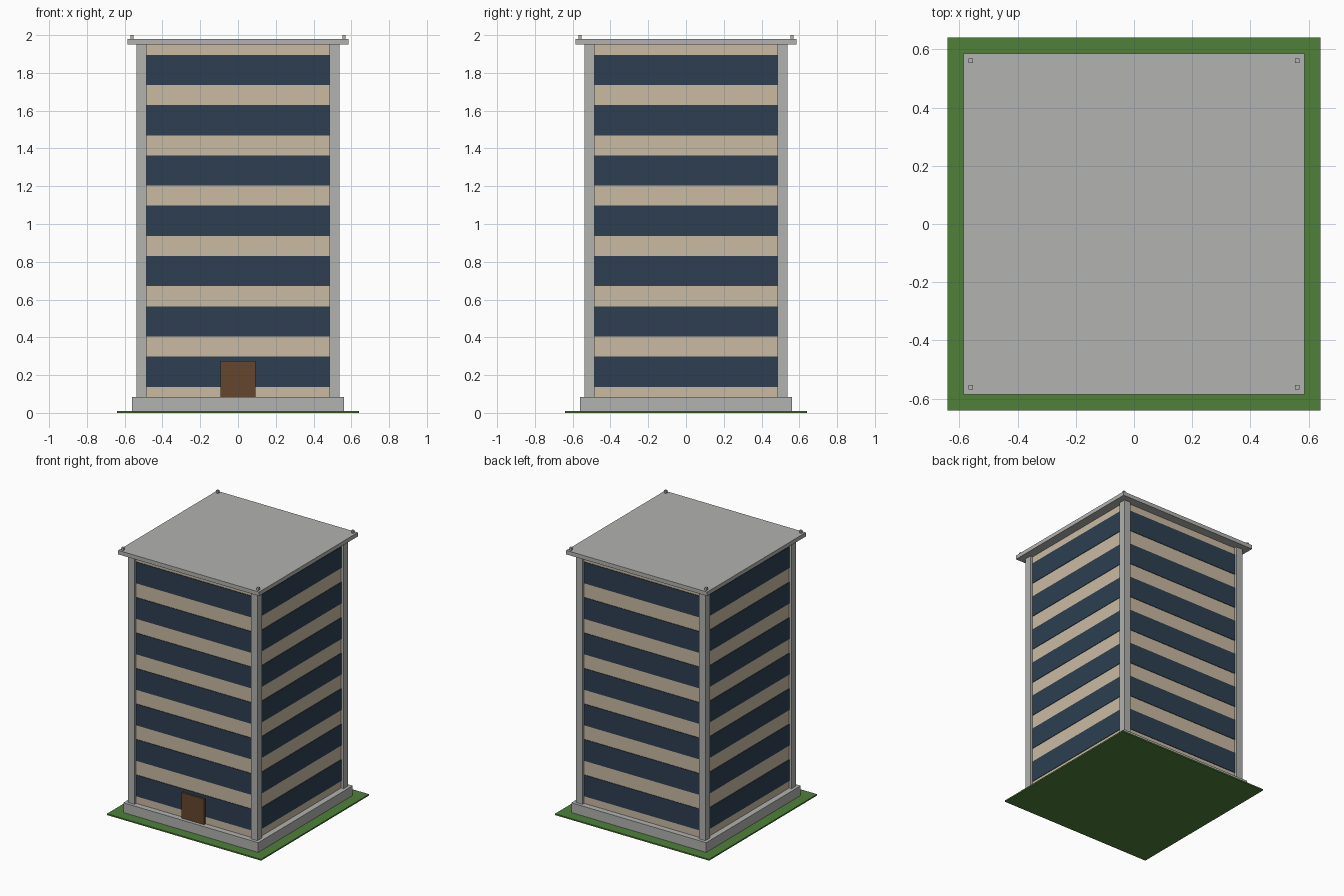
import bpy
import bmesh
from mathutils import Vector

cube = bpy.data.objects.get("Cube")
if cube:
    bpy.data.objects.remove(cube, do_unlink=True)


def material(name, rgb):
    """Flat material from 0-255 screen values, converted to linear."""
    lin = [c / 255 for c in rgb]
    lin = [c / 12.92 if c <= 0.04045 else ((c + 0.055) / 1.055) ** 2.4 for c in lin]
    mat = bpy.data.materials.new(name)
    mat.use_nodes = True
    mat.diffuse_color = (*lin, 1)
    bsdf = next(n for n in mat.node_tree.nodes if n.type == 'BSDF_PRINCIPLED')
    bsdf.inputs["Base Color"].default_value = (*lin, 1)
    bsdf.inputs["Roughness"].default_value = 0.8
    return mat


concrete = material("concrete_grey", (178, 178, 176))
plaster = material("beige_plaster", (202, 186, 162))
glass = material("dark_blue_glass", (45, 63, 81))
grass = material("grass_green", (80, 128, 58))
wood = material("door_brown", (101, 70, 46))


def box(name, mat, half_x, half_y, z0, z1, x=0.0, y=0.0):
    """Box with its base at z0 and top at z1, centred on x, y."""
    bm = bmesh.new()
    bmesh.ops.create_cube(bm, size=1)
    bmesh.ops.scale(bm, vec=Vector((2 * half_x, 2 * half_y, z1 - z0)), verts=bm.verts)
    mesh = bpy.data.meshes.new(name)
    bm.to_mesh(mesh)
    bm.free()
    mesh.materials.append(mat)
    obj = bpy.data.objects.new(name, mesh)
    obj.location = (x, y, (z0 + z1) / 2)
    bpy.context.collection.objects.link(obj)
    return obj


BASE, EAVES, ROOF = 0.083, 1.95, 1.98
WALL, GLASS = 0.517, 0.521
FLOORS, STOREY = 7, 0.2663

# Ground and plinth
box("lawn", grass, 0.64, 0.64, 0, 0.01)
box("plinth", concrete, 0.56, 0.56, 0.01, BASE)

# Walls with a continuous window band on each storey
box("walls", plaster, WALL, WALL, BASE, EAVES)
for floor in range(FLOORS):
    sill = 0.138 + floor * STOREY
    box(f"window_band_{floor + 1}", glass, GLASS, GLASS, sill, sill + 0.16)

# Entrance door
box("front_door", wood, 0.093, 0.01, BASE, 0.275, y=-0.525)

# Roof slab
box("roof_slab", concrete, 0.585, 0.585, EAVES, ROOF)

# Corner columns and small roof posts
for side_x, sx in (("right", -1), ("left", 1)):
    for side_y, sy in (("front", -1), ("back", 1)):
        corner = f"{side_y}_{side_x}"
        box(f"{corner}_column", concrete, 0.0265, 0.0265, BASE, EAVES,
            sx * 0.5105, sy * 0.5105)
        box(f"{corner}_roof_post", concrete, 0.008, 0.008, ROOF, 2.0,
            sx * 0.561, sy * 0.561)
